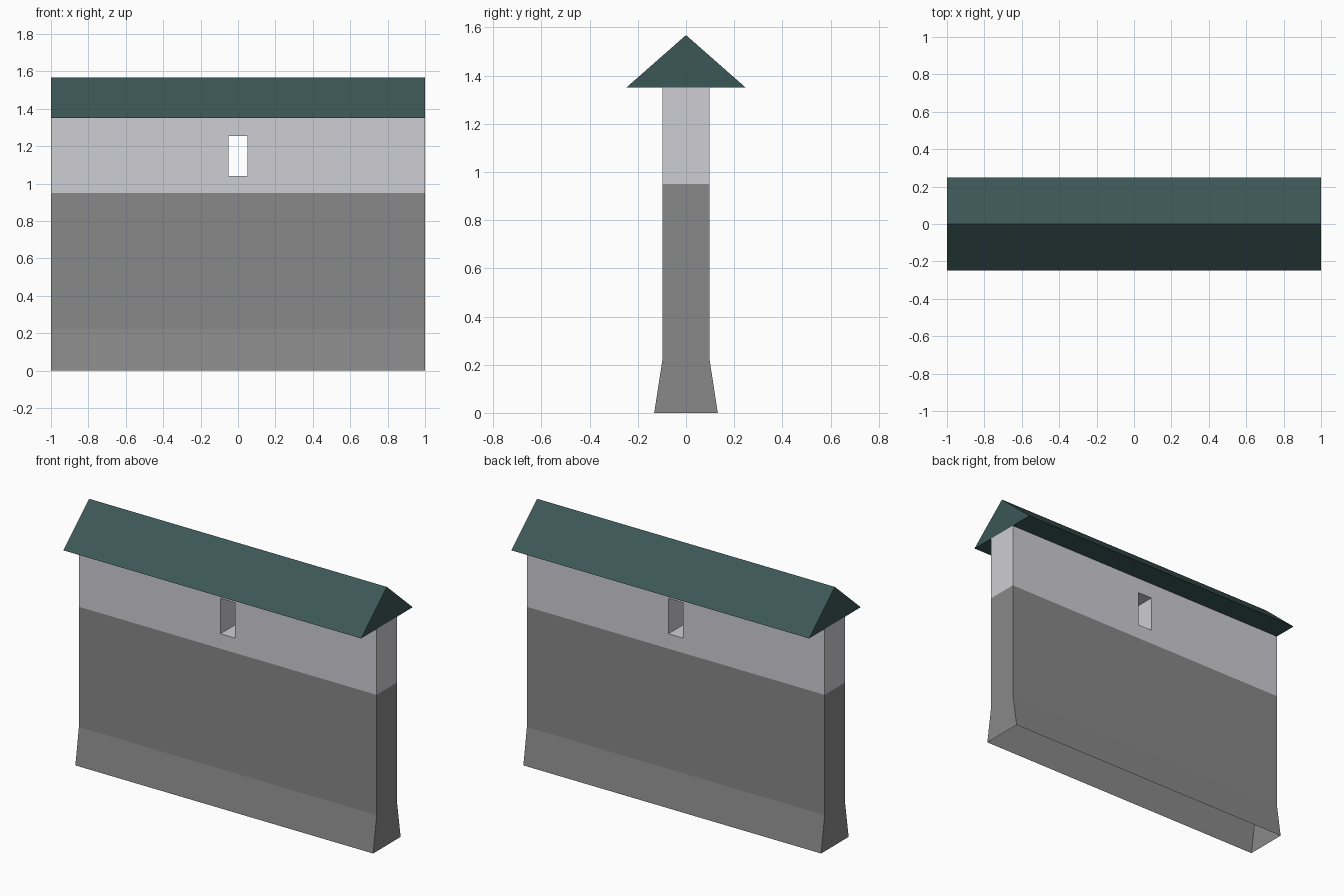
import bpy, bmesh

cube = bpy.data.objects.get("Cube")
if cube:
    bpy.data.objects.remove(cube, do_unlink=True)


def material(name, r, g, b):
    mat = bpy.data.materials.new(name)
    mat.use_nodes = True
    mat.diffuse_color = (r, g, b, 1)
    mat.node_tree.nodes["Principled BSDF"].inputs["Base Color"].default_value = (r, g, b, 1)
    return mat


stone = material("dark_stone", 0.25, 0.25, 0.25)
plaster = material("pale_plaster", 0.62, 0.61, 0.65)
tile = material("green_roof", 0.045, 0.095, 0.095)


def prism(profile):
    """Closed prism along x from a (y, z) profile."""
    bm = bmesh.new()
    ends = [[bm.verts.new((x, y, z)) for y, z in profile] for x in (-1, 1)]
    for end in ends:
        bm.faces.new(end)
    n = len(profile)
    for i in range(n):
        j = (i + 1) % n
        bm.faces.new((ends[0][i], ends[0][j], ends[1][j], ends[1][i]))
    return bm


def finish(bm, name, mats):
    bmesh.ops.recalc_face_normals(bm, faces=bm.faces)
    mesh = bpy.data.meshes.new(name)
    bm.to_mesh(mesh)
    bm.free()
    for mat in mats:
        mesh.materials.append(mat)
    obj = bpy.data.objects.new(name, mesh)
    bpy.context.collection.objects.link(obj)
    return obj


def cut(bm, axis, value):
    co, no = [0, 0, 0], [0, 0, 0]
    co[axis], no[axis] = value, 1
    bmesh.ops.bisect_plane(bm, geom=bm.verts[:] + bm.edges[:] + bm.faces[:],
                           plane_co=co, plane_no=no)


# Wall with flared foot, hollow underneath
FOOT, HALF, BAND, TOP = 0.132, 0.098, 0.95, 1.35
SLOT_X, SLOT_LOW, SLOT_HIGH = 0.05, 1.04, 1.255
wall = prism([(-FOOT, 0), (FOOT, 0), (HALF, 0.22), (HALF, TOP), (-HALF, TOP), (-HALF, 0.22)])
for z in (BAND, SLOT_LOW, SLOT_HIGH):
    cut(wall, 2, z)
for x in (-SLOT_X, SLOT_X):
    cut(wall, 0, x)
wall.normal_update()

# Window slot straight through the wall
openings, base = [], []
for face in wall.faces:
    c = face.calc_center_median()
    if abs(c.x) < SLOT_X and SLOT_LOW < c.z < SLOT_HIGH and abs(face.normal.y) > 0.9:
        openings.append(face)
    elif c.z < 0.001:
        base.append(face)
rims = [edge for face in openings for edge in face.edges]
bmesh.ops.delete(wall, geom=openings + base, context='FACES_ONLY')
bmesh.ops.bridge_loops(wall, edges=rims)

# Pale band above the stone
for face in wall.faces:
    face.material_index = int(face.calc_center_median().z > BAND)
finish(wall, "wall", [stone, plaster])

# Gabled roof
finish(prism([(-0.248, TOP), (0.248, TOP), (0, 1.568)]), "roof", [tile])
